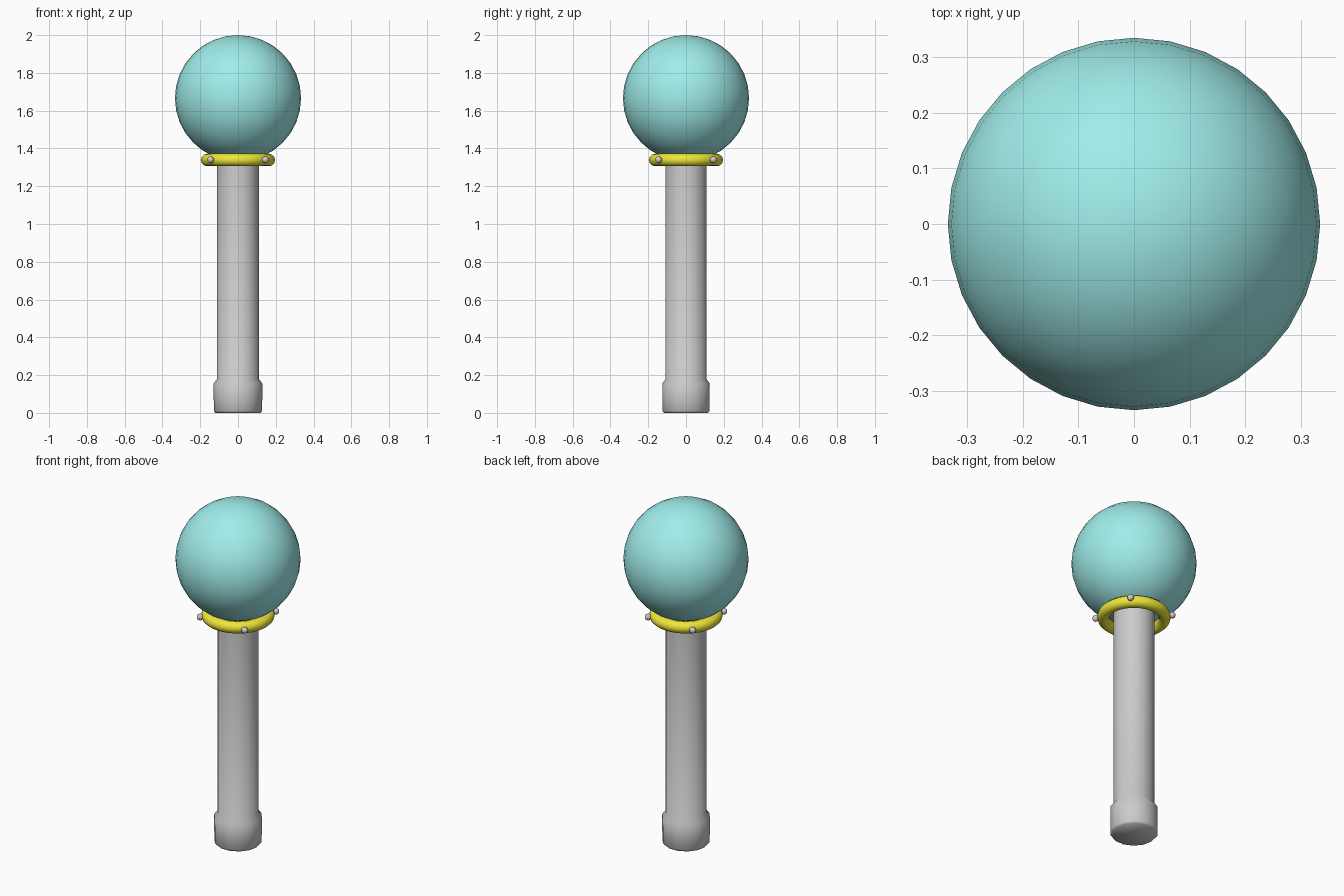
import bpy, bmesh, math
from mathutils import Matrix

if "Cube" in bpy.data.objects:
    bpy.data.objects.remove(bpy.data.objects["Cube"])


def material(name, rgb):
    m = bpy.data.materials.new(name)
    m.diffuse_color = (*rgb, 1)
    m.use_nodes = True
    m.node_tree.nodes["Principled BSDF"].inputs["Base Color"].default_value = m.diffuse_color
    return m


def finish(name, mat=None, angle=60):
    o = bpy.context.object
    o.name = name
    bpy.ops.object.shade_smooth_by_angle(angle=math.radians(angle))
    if mat:
        o.data.materials.append(mat)
    return o


teal = material("teal", (0.35, 0.85, 0.83))
yellow = material("yellow", (0.85, 0.8, 0.04))

# Handle: turned profile with a thicker foot
SIDES = 14
profile = [(0.12, 0), (0.128, 0.01), (0.129, 0.155), (0.112, 0.178), (0.112, 1.355)]
bm = bmesh.new()
rings = []
for r, z in profile:
    rings.append([bm.verts.new((r * math.cos(2 * math.pi * i / SIDES),
                                r * math.sin(2 * math.pi * i / SIDES), z))
                  for i in range(SIDES)])
for a, b in zip(rings, rings[1:]):
    for i in range(SIDES):
        j = (i + 1) % SIDES
        bm.faces.new((a[i], a[j], b[j], b[i]))
bm.faces.new(rings[0][::-1])
bm.faces.new(rings[-1])
mesh = bpy.data.meshes.new("handle")
bm.to_mesh(mesh)
bm.free()
handle = bpy.data.objects.new("handle", mesh)
bpy.context.collection.objects.link(handle)
bpy.context.view_layer.objects.active = handle
handle.select_set(True)
finish("handle")

# Large ball on top
bpy.ops.mesh.primitive_uv_sphere_add(segments=32, ring_count=16, radius=0.334,
                                     location=(0, 0, 1.666))
finish("ball", teal)

# Collar ring the ball sits in
bpy.ops.mesh.primitive_torus_add(major_radius=0.163, minor_radius=0.033,
                                 major_segments=48, minor_segments=12,
                                 location=(0, 0, 1.339))
finish("collar_ring", yellow)

# Four studs around the collar
for k in range(4):
    a = math.radians(45 + 90 * k)
    bpy.ops.mesh.primitive_uv_sphere_add(
        segments=16, ring_count=8, radius=0.018,
        location=(0.205 * math.cos(a), 0.205 * math.sin(a), 1.34))
    finish(f"collar_stud_{k + 1}")
